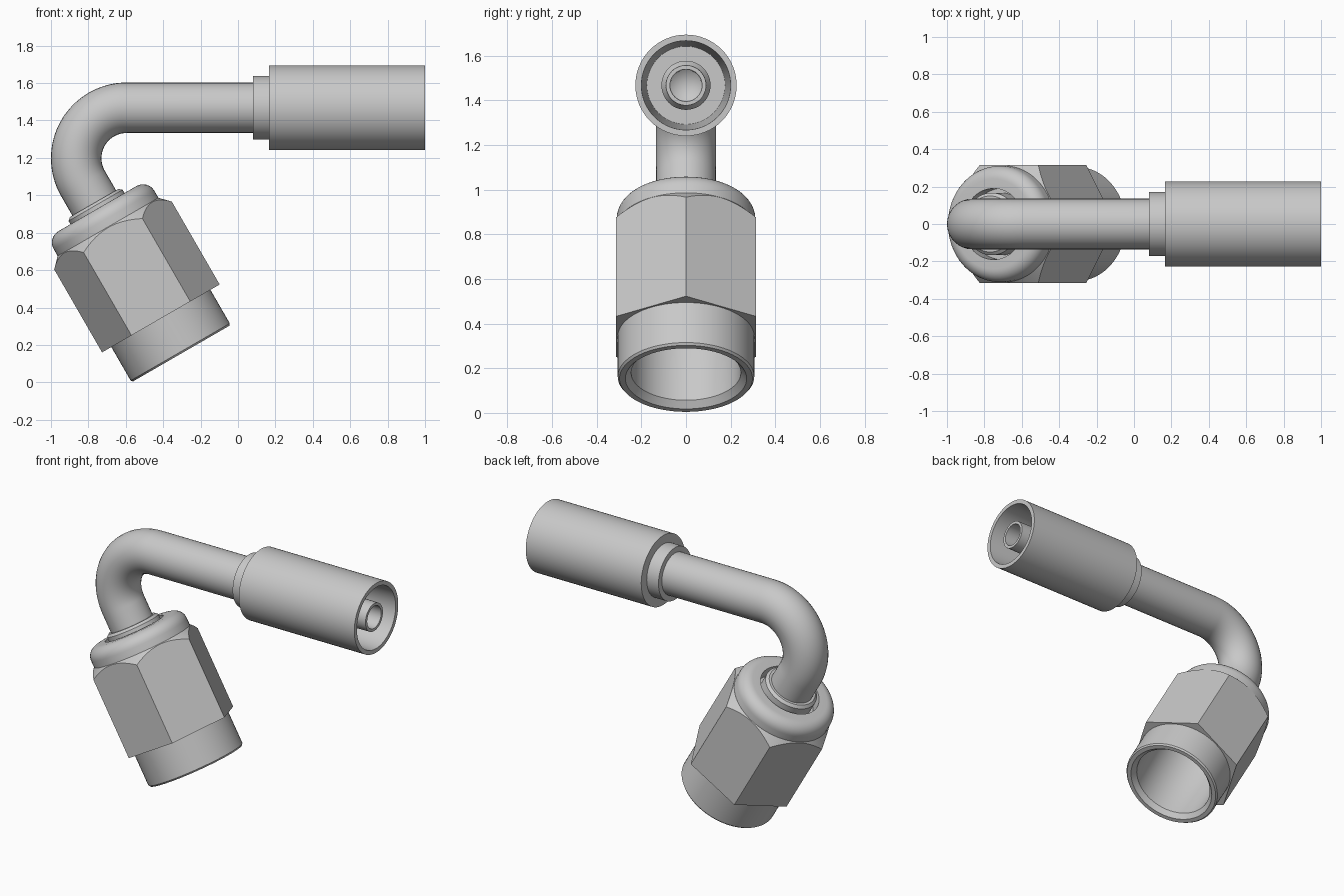
import bpy, bmesh, math
from mathutils import Matrix, Vector

if "Cube" in bpy.data.objects:
    bpy.data.objects.remove(bpy.data.objects["Cube"])

steel = bpy.data.materials.new("plain_steel_grey")
steel.diffuse_color = (0.58, 0.58, 0.58, 1)
steel.use_nodes = True
steel.node_tree.nodes["Principled BSDF"].inputs["Base Color"].default_value = steel.diffuse_color

AXIS_Z = 1.468                                  # height of the straight tube
BEND_C, BEND_R = Vector((-0.595, 0, 1.198)), 0.27
DOWN = Vector((0.5, 0, -math.sqrt(0.75)))       # nut axis
BEND_END = BEND_C + BEND_R * Vector((-math.sqrt(0.75), 0, -0.5))
RIGHT = Vector((1, 0, 0))
TUBE_START = Vector((0, 0, AXIS_Z))


def frame(origin, d):
    """Local z runs along d, local x stays in the bend plane."""
    x = Vector((-d.z, 0, d.x))
    m = Matrix((x, d.cross(x), d)).transposed().to_4x4()
    m.translation = origin
    return m


def finish(obj, angle=30):
    bpy.ops.object.select_all(action='DESELECT')
    bpy.context.view_layer.objects.active = obj
    obj.select_set(True)
    bpy.ops.object.shade_smooth_by_angle(angle=math.radians(angle))


def lathe(name, profile, origin, d, sides=64, smooth=True):
    """Revolve a closed (distance, radius) outline around an axis."""
    bm = bmesh.new()
    rings = []
    for i in range(sides):
        a = 2 * math.pi * i / sides
        rings.append([bm.verts.new((r * math.cos(a), r * math.sin(a), t)) for t, r in profile])
    n = len(profile)
    for i in range(sides):
        a, b = rings[i], rings[(i + 1) % sides]
        for j in range(n):
            k = (j + 1) % n
            if profile[j][1] + profile[k][1] > 0:
                bm.faces.new((a[j], b[j], b[k], a[k]))
    bmesh.ops.remove_doubles(bm, verts=bm.verts, dist=1e-5)
    bmesh.ops.recalc_face_normals(bm, faces=bm.faces)
    bm.transform(frame(origin, d))
    me = bpy.data.meshes.new(name)
    bm.to_mesh(me)
    bm.free()
    me.materials.append(steel)
    obj = bpy.data.objects.new(name, me)
    bpy.context.collection.objects.link(obj)
    if smooth:
        finish(obj)
    return obj


# Bent tube: straight run, then a 120 degree elbow
curve = bpy.data.curves.new("bent_tube", 'CURVE')
curve.dimensions = '3D'
curve.bevel_depth = 0.135
curve.bevel_resolution = 14
curve.use_fill_caps = True
path = [Vector((0.12, 0, AXIS_Z))]
for i in range(33):
    a = math.radians(90 + 120 * i / 32)
    path.append(BEND_C + BEND_R * Vector((math.cos(a), 0, math.sin(a))))
path.append(BEND_END + 0.3 * DOWN)
spline = curve.splines.new('POLY')
spline.points.add(len(path) - 1)
for p, co in zip(spline.points, path):
    p.co = (*co, 1)
curve.materials.append(steel)
tube = bpy.data.objects.new("bent_tube", curve)
bpy.context.collection.objects.link(tube)
bpy.context.view_layer.objects.active = tube
tube.select_set(True)
bpy.ops.object.convert(target='MESH')
finish(bpy.context.view_layer.objects.active)

# Tube shoulder and cone nose inside the nut
lathe("tube_shoulder", [(0.12, 0.12), (0.12, 0.15), (0.135, 0.167), (0.24, 0.167), (0.24, 0.12)],
      BEND_END, DOWN)
lathe("cone_nose", [(0.24, 0), (0.24, 0.2), (0.42, 0.25), (0.46, 0.25), (0.6, 0.13),
                    (0.6, 0.085), (0.3, 0.085), (0.3, 0)], BEND_END, DOWN)

# Nut body: rounded collar, skirt and open bore
collar = [(0.225 - 0.07 * math.sin(a), 0.241 + 0.07 * math.cos(a))
          for a in (math.pi / 2 * i / 8 for i in range(8, -1, -1))]
lathe("nut_body", [(0.155, 0.19)] + collar +
      [(0.30, 0.311), (0.30, 0.306), (1.04, 0.306), (1.05, 0.298), (1.05, 0.272),
       (1.02, 0.246), (0.4, 0.246), (0.3, 0.19)], BEND_END, DOWN)

# Hexagon band: a chamfered ring trimmed by a six-sided prism
band = lathe("nut_hexagon", [(0.268, 0.28), (0.268, 0.311), (0.322, 0.364), (0.36, 0.402),
                             (0.833, 0.402), (0.833, 0.28)], BEND_END, DOWN, 96, False)
prism = lathe("hex_cutter", [(0.1, 0), (0.1, 0.363), (1.0, 0.363), (1.0, 0)],
              BEND_END, DOWN, 6, False)
prism.hide_render = True
mod = band.modifiers.new("trim", 'BOOLEAN')
mod.operation, mod.solver, mod.object = 'INTERSECT', 'EXACT', prism
bpy.context.view_layer.objects.active = band
bpy.ops.object.modifier_apply(modifier=mod.name)
bpy.data.objects.remove(prism)
finish(band, 20)

# Hose ferrule: stop ring, crimp shell and inner nipple
lathe("stop_ring", [(0.08, 0.1), (0.08, 0.17), (0.2, 0.17), (0.2, 0.1)], TUBE_START, RIGHT)
lathe("ferrule_shell", [(0.165, 0.1), (0.165, 0.227), (1.0, 0.227), (1.0, 0.2),
                        (0.35, 0.175), (0.35, 0.1)], TUBE_START, RIGHT)
lathe("hose_nipple", [(0.18, 0), (0.18, 0.11), (0.8, 0.11), (0.83, 0.092), (0.985, 0.09),
                      (0.985, 0.072), (0.3, 0.07), (0.25, 0)], TUBE_START, RIGHT, 48)
